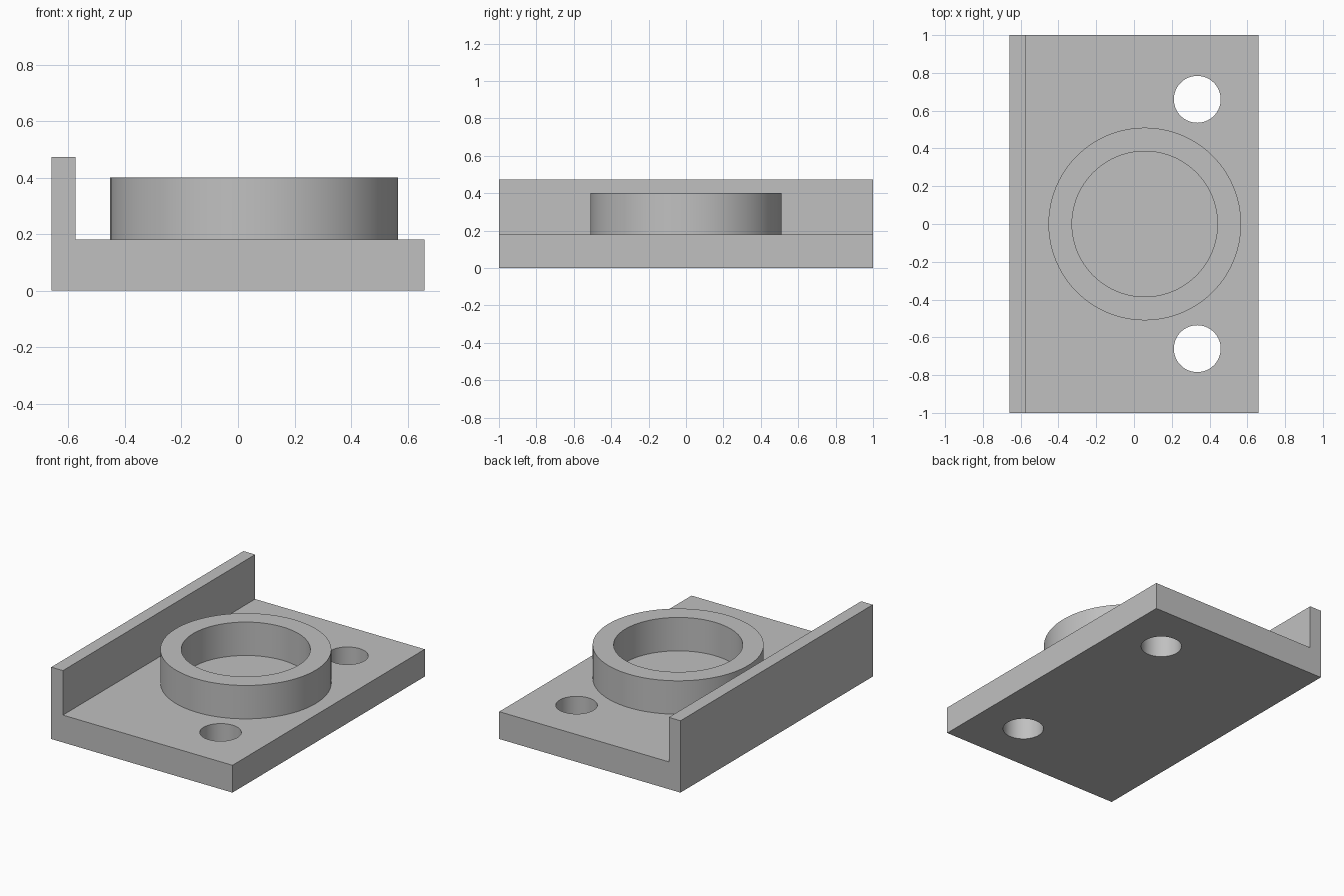
import bpy
import bmesh
from math import radians, tau
from mathutils import Matrix, Vector

cube = bpy.data.objects.get("Cube")
if cube:
    bpy.data.objects.remove(cube, do_unlink=True)

grey = bpy.data.materials.new("plain grey")
grey.use_nodes = True
colour = (0.53, 0.53, 0.53, 1)
grey.diffuse_color = colour
grey.node_tree.nodes["Principled BSDF"].inputs["Base Color"].default_value = colour

PLATE_TOP = 0.18
HALF_WIDTH = 0.66
SEGMENTS = 96


def make_object(name, bm):
    bmesh.ops.recalc_face_normals(bm, faces=bm.faces)
    mesh = bpy.data.meshes.new(name)
    bm.to_mesh(mesh)
    bm.free()
    mesh.materials.append(grey)
    obj = bpy.data.objects.new(name, mesh)
    bpy.context.collection.objects.link(obj)
    return obj


def select_only(obj):
    bpy.ops.object.select_all(action="DESELECT")
    obj.select_set(True)
    bpy.context.view_layer.objects.active = obj


def smooth(obj):
    select_only(obj)
    bpy.ops.object.shade_smooth_by_angle(angle=radians(30))


# Base plate with upright side wall: an L profile extruded along y
profile = [(-HALF_WIDTH, 0), (HALF_WIDTH, 0), (HALF_WIDTH, PLATE_TOP),
           (-0.575, PLATE_TOP), (-0.575, 0.473), (-HALF_WIDTH, 0.473)]
bm = bmesh.new()
face = bm.faces.new([bm.verts.new((x, -1, z)) for x, z in profile])
swept = bmesh.ops.extrude_face_region(bm, geom=[face])
bmesh.ops.translate(bm, vec=(0, 2, 0),
                    verts=[v for v in swept["geom"] if isinstance(v, bmesh.types.BMVert)])
base = make_object("base_plate_with_wall", bm)

# Two through holes, mirrored front to back
bm = bmesh.new()
for side in (-1, 1):
    bmesh.ops.create_cone(bm, cap_ends=True, segments=SEGMENTS, radius1=0.124,
                          radius2=0.124, depth=1,
                          matrix=Matrix.Translation((0.335, side * 0.66, 0)))
cutter = make_object("hole_cutter", bm)
cutter.hide_render = True
cut = base.modifiers.new("holes", "BOOLEAN")
cut.operation = "DIFFERENCE"
cut.solver = "EXACT"
cut.object = cutter
select_only(base)
bpy.ops.object.modifier_apply(modifier=cut.name)
bpy.data.objects.remove(cutter, do_unlink=True)
smooth(base)

# Raised ring: rectangular section spun about its vertical axis
centre = Vector((0.057, 0, 0))
section = [(0.385, PLATE_TOP), (0.51, PLATE_TOP), (0.51, 0.4), (0.385, 0.4)]
bm = bmesh.new()
corners = [bm.verts.new(centre + Vector((r, 0, z))) for r, z in section]
edges = [bm.edges.new((corners[i - 1], corners[i])) for i in range(len(corners))]
bmesh.ops.spin(bm, geom=corners + edges, cent=centre, axis=(0, 0, 1),
               angle=tau, steps=SEGMENTS)
bmesh.ops.remove_doubles(bm, verts=bm.verts, dist=0.0001)
ring = make_object("raised_ring", bm)
smooth(ring)
